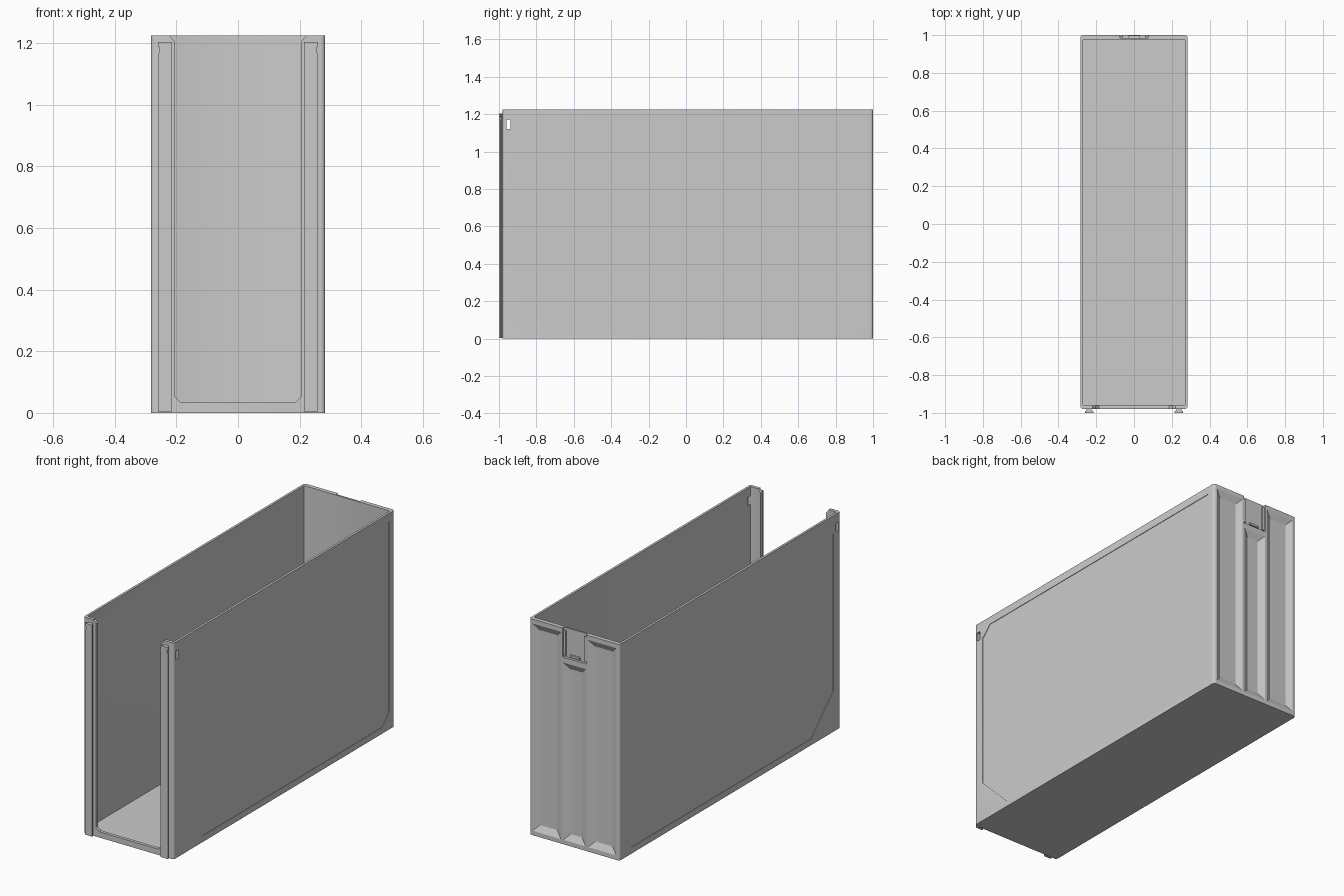
import bpy, bmesh, math
from mathutils import Vector

if "Cube" in bpy.data.objects:
    bpy.data.objects.remove(bpy.data.objects["Cube"])

W, YF, YB, H = 0.283, -0.98, 1.0, 1.225


def mesh_object(name, bm):
    bmesh.ops.recalc_face_normals(bm, faces=bm.faces)
    me = bpy.data.meshes.new(name)
    bm.to_mesh(me)
    bm.free()
    ob = bpy.data.objects.new(name, me)
    bpy.context.collection.objects.link(ob)
    return ob


def loft(name, a, b):
    """Solid between two matching outlines of 3D points."""
    bm = bmesh.new()
    va = [bm.verts.new(p) for p in a]
    vb = [bm.verts.new(p) for p in b]
    n = len(a)
    bm.faces.new(va)
    bm.faces.new(vb)
    for i in range(n):
        j = (i + 1) % n
        bm.faces.new((va[i], va[j], vb[j], vb[i]))
    return mesh_object(name, bm)


def prism(name, pts, axis, lo, hi):
    """Extrude a 2D outline along an axis (remaining axes in x, y, z order)."""
    def place(p, t):
        q = list(p)
        q.insert(axis, t)
        return Vector(q)
    return loft(name, [place(p, lo) for p in pts], [place(p, hi) for p in pts])


def rect(x0, x1, y0, y1):
    return [(x0, y0), (x1, y0), (x1, y1), (x0, y1)]


def rounded(x0, x1, y0, y1, r, n=4):
    pts = []
    for k, (cx, cy) in enumerate(rect(x0 + r, x1 - r, y0 + r, y1 - r)):
        for i in range(n + 1):
            a = math.pi + k * math.pi / 2 + i / n * math.pi / 2
            pts.append((cx + r * math.cos(a), cy + r * math.sin(a)))
    return pts


def cut(target, cutter):
    cutter.hide_render = True
    mod = target.modifiers.new("cut", 'BOOLEAN')
    mod.operation = 'DIFFERENCE'
    mod.solver = 'EXACT'
    mod.object = cutter
    bpy.context.view_layer.objects.active = target
    bpy.ops.object.modifier_apply(modifier=mod.name)
    bpy.data.objects.remove(cutter, do_unlink=True)


def back_pocket(x0, x1, z0, z1, slope=0.035, depth=0.018):
    """Tapered pocket cutter, slightly proud of the back face."""
    def ring(x0, x1, z0, z1, y):
        return [(x, y, z) for x, z in rect(x0, x1, z0, z1)]
    e = slope * 0.002 / depth
    return loft("pocket_cutter",
                ring(x0 - e, x1 + e, z0 - e, z1 + e, YB + 0.002),
                ring(x0 + slope, x1 - slope, z0 + slope, z1 - slope, YB - depth))


# Bin shell: rounded box, hollowed from above
bin_shell = prism("bin_shell", rounded(-W, W, YF, YB, 0.014), 2, 0, H)
cut(bin_shell, prism("c", rounded(-0.27, 0.27, -0.962, 0.976, 0.006, 2), 2, 0.022, H + 0.1))

# Open front, chamfered at the bottom and flared at the top
half = [(0.185, 0.033), (0.205, 0.053), (0.205, 1.205), (0.22, 1.222), (0.22, 1.3)]
cut(bin_shell, prism("c", half + [(-x, z) for x, z in reversed(half)], 1, -1.1, -0.94))

# Shallow panels and small slots on both sides
panel = [(-0.915, 0.23), (-0.72, 0.035), (0.89, 0.035), (0.95, 0.10),
         (0.95, 1.18), (-0.855, 1.18), (-0.915, 1.12)]
for s in (-1, 1):
    cut(bin_shell, prism("c", panel, 0, s * (W - 0.003), s * (W + 0.05)))
    cut(bin_shell, prism("c", rect(-0.961, -0.939, 1.122, 1.172), 0, s * 0.24, s * 0.33))

# Back pockets and the catch recess at the top
for s in (-1, 1):
    lo, hi = sorted((s * 0.085, s * 0.262))
    cut(bin_shell, back_pocket(lo, hi, 0.025, 1.2))
cut(bin_shell, back_pocket(-0.07, 0.07, 0.025, 1.03))
cut(bin_shell, prism("c", rect(-0.075, 0.075, 1.06, 1.3), 1, YB - 0.014, YB + 0.05))

# Raised ribs and catch inside the recess
for s, side in ((-1, "left"), (1, "right")):
    lo, hi = sorted((s * 0.058, s * 0.072))
    prism("catch_rib_" + side, rect(lo, hi, 1.07, 1.21), 1, YB - 0.016, YB - 0.005)
prism("catch_tab", rect(-0.03, 0.03, 1.068, 1.08), 1, YB - 0.016, YB - 0.003)

# Front connector rails with a flanged section and a small locking notch
for s, side in ((-1, "left"), (1, "right")):
    section = [(0.224, -0.978), (0.224, -0.986), (0.215, -0.992), (0.215, -1.0),
               (0.26, -1.0), (0.26, -0.992), (0.251, -0.986), (0.251, -0.978)]
    rail = prism("front_rail_" + side, [(s * x, y) for x, y in section], 2, 0.004, 1.203)
    cut(rail, prism("c", [(s * 0.27, 1.16), (s * 0.27, 1.195), (s * 0.254, 1.185),
                          (s * 0.254, 1.17)], 1, -1.05, -0.985))

# Smooth the rounded corners, keep the panel edges crisp
bpy.ops.object.select_all(action='DESELECT')
bin_shell.select_set(True)
bpy.context.view_layer.objects.active = bin_shell
bpy.ops.object.shade_smooth_by_angle(angle=math.radians(25))
